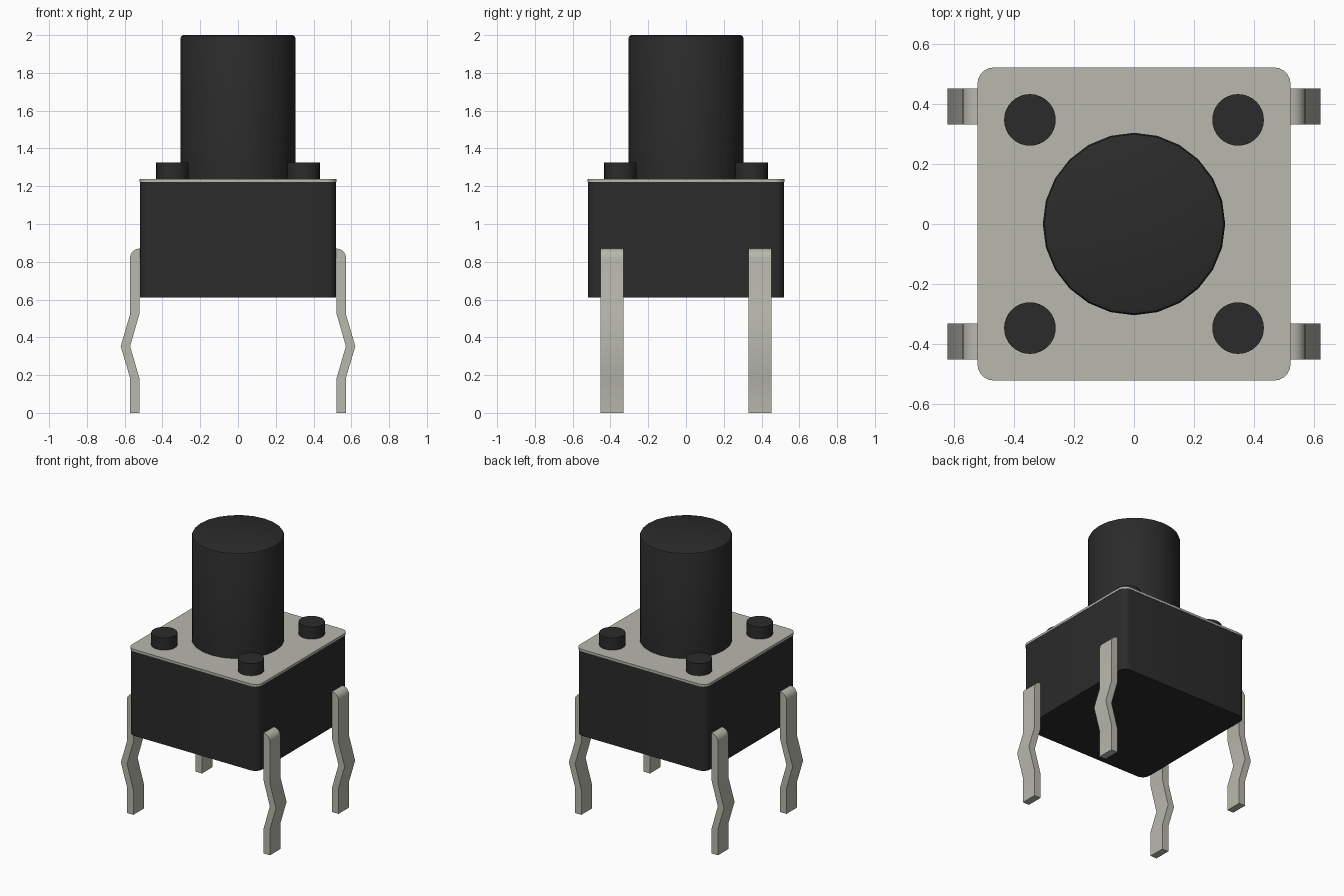
import bpy, bmesh
from math import cos, sin, pi, radians

if "Cube" in bpy.data.objects:
    bpy.data.objects.remove(bpy.data.objects["Cube"])


def material(name, color):
    m = bpy.data.materials.new(name)
    m.diffuse_color = (*color, 1)
    m.use_nodes = True
    m.node_tree.nodes["Principled BSDF"].inputs["Base Color"].default_value = m.diffuse_color
    return m


BLACK = material("black_plastic", (0.024, 0.024, 0.024))
METAL = material("metal", (0.48, 0.48, 0.42))


def finish(name, bm, mat):
    bmesh.ops.recalc_face_normals(bm, faces=bm.faces[:])
    mesh = bpy.data.meshes.new(name)
    bm.to_mesh(mesh)
    bm.free()
    mesh.materials.append(mat)
    obj = bpy.data.objects.new(name, mesh)
    bpy.context.collection.objects.link(obj)
    bpy.ops.object.select_all(action='DESELECT')
    obj.select_set(True)
    bpy.context.view_layer.objects.active = obj
    bpy.ops.object.shade_smooth_by_angle(angle=radians(35))
    return obj


def extrude(name, points, vec, mat, bevel=0):
    """Extrude a closed outline along vec, optionally rounding its end rim."""
    bm = bmesh.new()
    face = bm.faces.new([bm.verts.new(p) for p in points])
    geom = bmesh.ops.extrude_face_region(bm, geom=[face])["geom"]
    bmesh.ops.translate(bm, vec=vec, verts=[g for g in geom if isinstance(g, bmesh.types.BMVert)])
    if bevel:
        top = next(g for g in geom if isinstance(g, bmesh.types.BMFace))
        bmesh.ops.bevel(bm, geom=list(top.edges), offset=bevel, segments=2,
                        profile=0.5, affect='EDGES')
    # the extrusion keeps or drops the start face depending on context; close it
    bmesh.ops.holes_fill(bm, edges=[e for e in bm.edges if e.is_boundary], sides=0)
    return finish(name, bm, mat)


def circle(x, y, z, r, n):
    return [(x + r * cos(2 * pi * i / n), y + r * sin(2 * pi * i / n), z) for i in range(n)]


def rounded_square(half, r, z, steps=5):
    pts = []
    for q, (sx, sy) in enumerate([(1, 1), (-1, 1), (-1, -1), (1, -1)]):
        for i in range(steps + 1):
            a = pi / 2 * (q + i / steps)
            pts.append((sx * (half - r) + r * cos(a), sy * (half - r) + r * sin(a), z))
    return pts


# Housing and metal cover plate
extrude("housing", rounded_square(0.52, 0.055, 0.612), (0, 0, 0.610), BLACK)
extrude("cover_plate", rounded_square(0.522, 0.055, 1.222), (0, 0, 0.016), METAL)

# Push button
extrude("button", circle(0, 0, 1.23, 0.304, 24), (0, 0, 0.77), BLACK, bevel=0.015)

# Corner rivets and bent legs
outer_bend = [(0.522 + 0.05 * sin(a), 0.82 + 0.05 * cos(a))
              for a in [pi / 2 * i / 5 for i in range(6)]]
leg_profile = [(0.50, 0.87)] + outer_bend + [
    (0.572, 0.52), (0.621, 0.353), (0.572, 0.187), (0.572, 0), (0.521, 0),
    (0.521, 0.18), (0.571, 0.353), (0.521, 0.528), (0.521, 0.82), (0.50, 0.82)]

for sx, side in ((-1, "left"), (1, "right")):
    for sy, end in ((-1, "front"), (1, "back")):
        extrude(f"rivet_{end}_{side}", circle(sx * 0.347, sy * 0.347, 1.23, 0.086, 32),
                (0, 0, 0.096), BLACK)
        extrude(f"leg_{end}_{side}", [(sx * x, sy * 0.332, z) for x, z in leg_profile],
                (0, sy * 0.12, 0), METAL)
